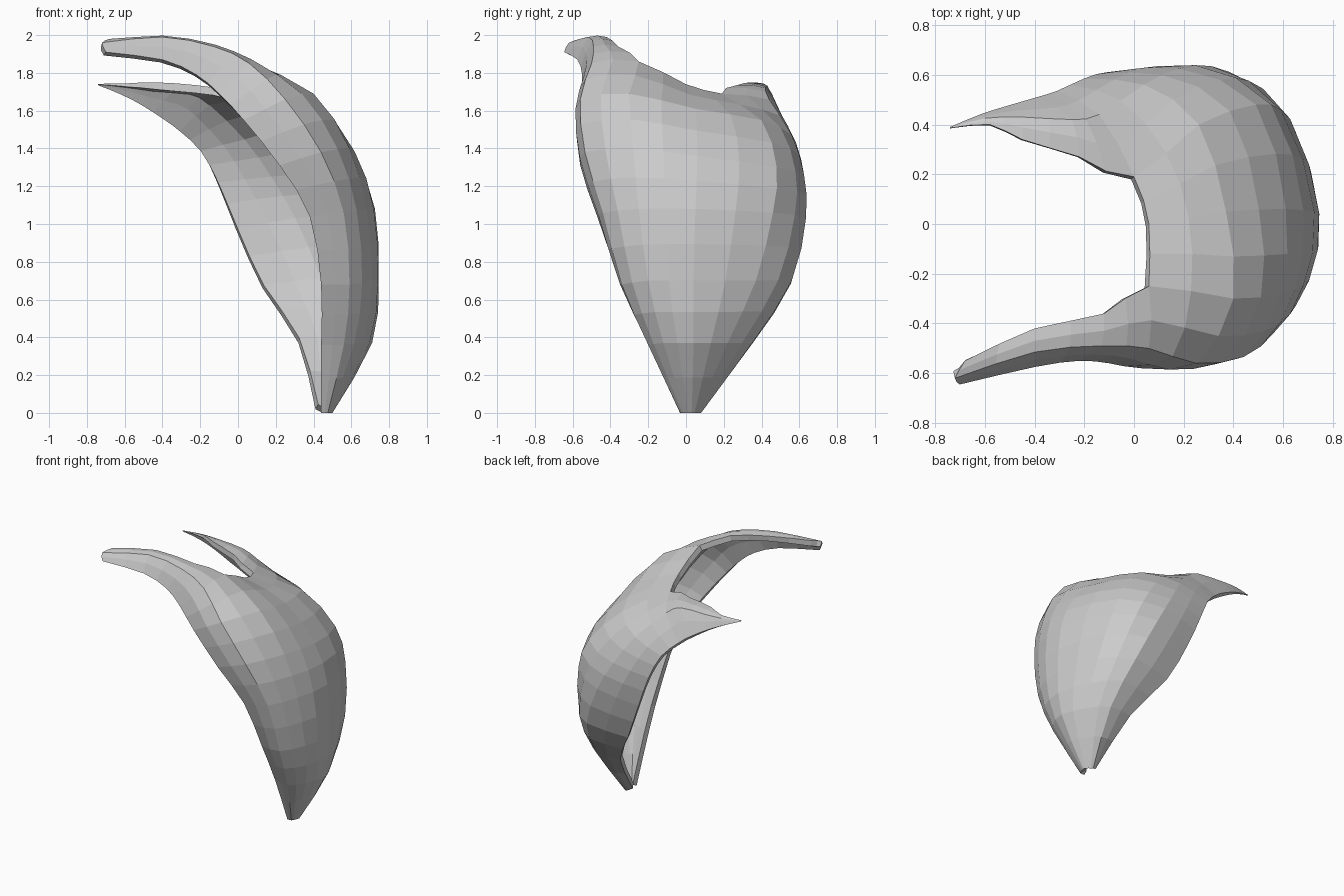
import bpy
from mathutils import Vector

if "Cube" in bpy.data.objects:
    bpy.data.objects.remove(bpy.data.objects["Cube"])

# Lengthwise guide paths of the peel, base to tip, ordered around the back
front_edge = [(.44, -.03, 0), (.44, -.18, .36), (.44, -.34, .68), (.38, -.47, 1.04), (.22, -.56, 1.31),
              (.03, -.58, 1.55), (-.1, -.56, 1.69), (-.22, -.55, 1.79), (-.4, -.575, 1.87), (-.7, -.645, 1.91)]
front_mid = [(.475, -.03, 0), (.56, -.2, .36), (.59, -.34, .68), (.56, -.44, 1.06), (.44, -.535, 1.38),
             (.25, -.56, 1.66), (.06, -.5, 1.85), (-.13, -.49, 1.94), (-.4, -.515, 1.99), (-.72, -.62, 1.96)]
front_rib = [(.49, 0, 0), (.66, -.12, .37), (.71, -.2, .7), (.68, -.25, 1.08), (.59, -.28, 1.4),
             (.4, -.3, 1.69), (.06, -.25, 1.86), (-.12, -.36, 1.94), (-.4, -.42, 1.99), (-.68, -.55, 1.98)]
back_line = [(.5, .03, 0), (.71, .04, .37), (.745, .04, .7), (.725, .05, 1.08), (.61, .06, 1.36),
             (.37, .05, 1.61), (.06, 0, 1.74)]
rear_rib = [(.48, .06, 0), (.63, .22, .37), (.65, .37, .7), (.59, .46, 1.06), (.49, .48, 1.3),
            (.26, .4, 1.55), (0, .19, 1.69), (-.22, .27, 1.735), (-.45, .34, 1.75), (-.58, .4, 1.745), (-.74, .386, 1.742)]
rear_mid = [(.45, .08, 0), (.51, .35, .37), (.45, .56, .7), (.31, .635, 1.03), (.18, .625, 1.26),
            (.04, .56, 1.47), (-.14, .44, 1.66), (-.25, .42, 1.72), (-.45, .43, 1.73), (-.6, .425, 1.735), (-.74, .388, 1.739)]
rear_edge = [(.41, .06, .02), (.32, .34, .37), (.13, .52, .66), (-.01, .59, .97), (-.11, .61, 1.22),
             (-.2, .585, 1.4), (-.31, .535, 1.51), (-.39, .51, 1.57), (-.51, .475, 1.64), (-.62, .44, 1.69), (-.74, .39, 1.735)]


def refine(points, steps=2):
    """Catmull-Rom resampling of a path."""
    p = [Vector(q) for q in points]
    ext = [2 * p[0] - p[1]] + p + [2 * p[-1] - p[-2]]
    out = []
    for a, b, c, d in zip(ext, ext[1:], ext[2:], ext[3:]):
        for s in range(steps):
            t = s / steps
            out.append(.5 * (2 * b + (c - a) * t + (2 * a - 5 * b + 4 * c - d) * t * t
                             + (3 * b - a - 3 * c + d) * t ** 3))
    return out + [p[-1]]


guides = [refine(g) for g in (front_edge, front_mid, front_rib, back_line,
                              rear_rib, rear_mid, rear_edge)]
split = len(guides[3]) - 1
verts, faces = [], []


def add_row(points):
    start = len(verts)
    row = refine(points)
    verts.extend(row)
    return list(range(start, start + len(row)))


def bridge(lower, upper):
    for j in range(len(lower) - 1):
        faces.append((lower[j], lower[j + 1], upper[j + 1], upper[j]))


# Cupped lower body
row = add_row([g[0] for g in guides])
for i in range(1, split + 1):
    new = add_row([g[i] for g in guides])
    bridge(row, new)
    row = new

# Two strips continuing above the split
for strip, lower in ((guides[:3], row[:5]), (guides[4:], row[8:])):
    for i in range(split + 1, len(strip[0])):
        new = add_row([g[i] for g in strip])
        bridge(lower, new)
        lower = new

mesh = bpy.data.meshes.new("peel")
mesh.from_pydata(verts, [], faces)
peel = bpy.data.objects.new("peel", mesh)
bpy.context.collection.objects.link(peel)

# Wall thickness, thinning toward the pointed rear tip
group = peel.vertex_groups.new(name="wall")
for i, v in enumerate(verts):
    pointed = v.y > .3 and v.x < -.4
    group.add([i], max(.1, 1 - (-.4 - v.x) / .34) if pointed else 1, 'REPLACE')
wall = peel.modifiers.new("wall", 'SOLIDIFY')
wall.thickness = .042
wall.offset = -1
wall.vertex_group = "wall"
